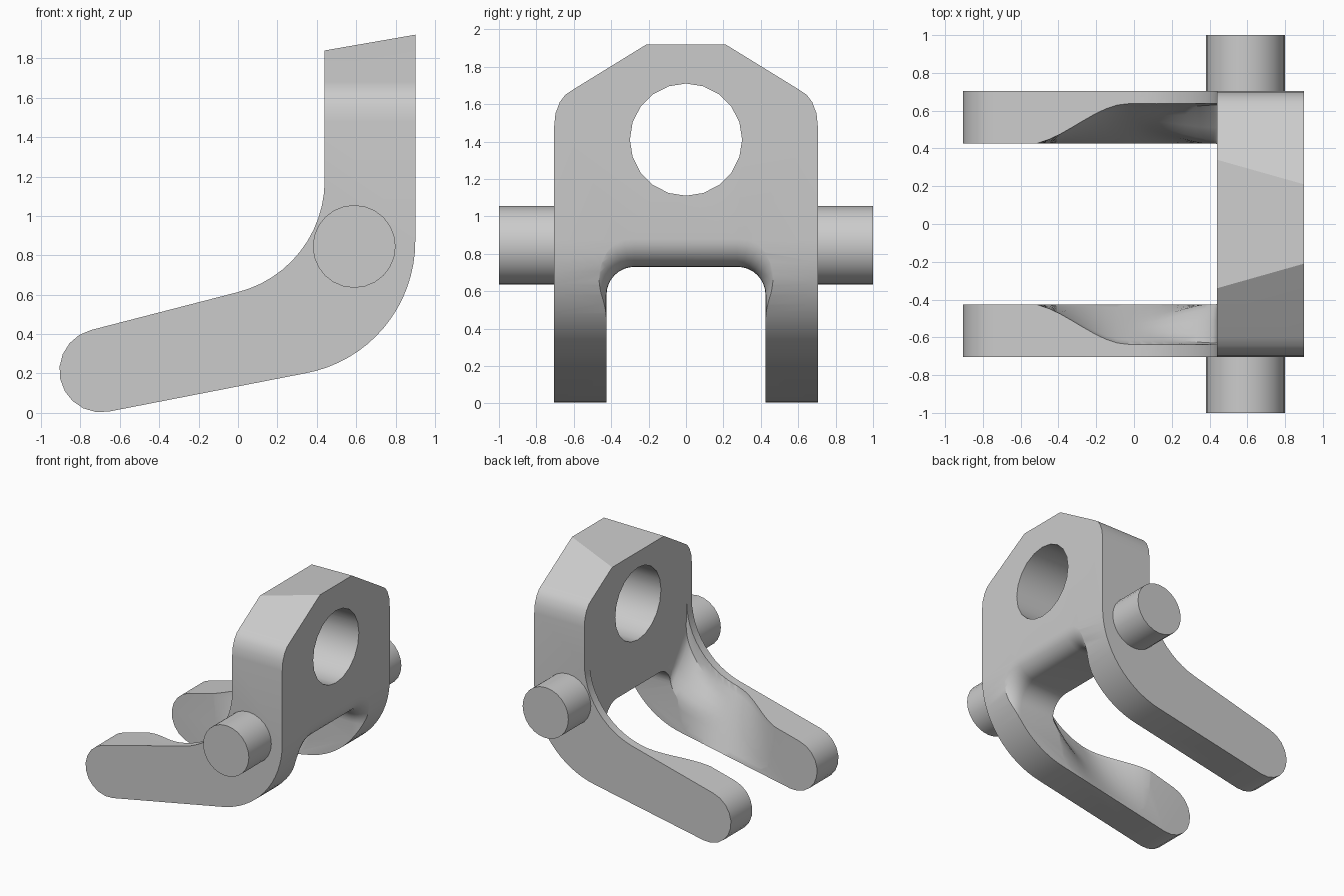
import bpy, bmesh
from math import sin, cos, radians, sqrt, pi
from mathutils import Matrix

cube = bpy.data.objects.get("Cube")
if cube:
    bpy.data.objects.remove(cube, do_unlink=True)

steel = bpy.data.materials.new("plain grey")
steel.use_nodes = True
grey = (0.6, 0.6, 0.6, 1)
steel.diffuse_color = grey
steel.node_tree.nodes["Principled BSDF"].inputs["Base Color"].default_value = grey


def finish(name, bm):
    bmesh.ops.recalc_face_normals(bm, faces=bm.faces)
    mesh = bpy.data.meshes.new(name)
    bm.to_mesh(mesh)
    bm.free()
    mesh.materials.append(steel)
    ob = bpy.data.objects.new(name, mesh)
    bpy.context.collection.objects.link(ob)
    return ob


def loft(name, sections):
    """Closed solid through matching rings of points."""
    bm = bmesh.new()
    rings = [[bm.verts.new(p) for p in s] for s in sections]
    n = len(rings[0])
    for a, b in zip(rings, rings[1:]):
        for i in range(n):
            j = (i + 1) % n
            bm.faces.new((a[i], a[j], b[j], b[i]))
    bm.faces.new(rings[0])
    bm.faces.new(rings[-1])
    return finish(name, bm)


def cylinder(name, radius, depth, sides, axis, centre):
    bm = bmesh.new()
    bmesh.ops.create_cone(bm, cap_ends=True, segments=sides, radius1=radius,
                          radius2=radius, depth=depth)
    bm.transform(Matrix.Translation(centre) @ Matrix.Rotation(pi / 2, 4, axis))
    return finish(name, bm)


def activate(ob):
    bpy.ops.object.select_all(action='DESELECT')
    ob.select_set(True)
    bpy.context.view_layer.objects.active = ob


def boolean(ob, tool, operation):
    mod = ob.modifiers.new("shape", 'BOOLEAN')
    mod.operation, mod.solver, mod.object = operation, 'EXACT', tool
    activate(ob)
    bpy.ops.object.modifier_apply(modifier=mod.name)
    bpy.data.objects.remove(tool, do_unlink=True)


def arc(cx, cz, r, start, end, steps):
    angles = [radians(start + (end - start) * i / steps) for i in range(steps + 1)]
    return [(cx + r * cos(a), cz + r * sin(a)) for a in angles]


def smooth(u):
    u = min(max(u, 0), 1)
    return u * u * (3 - 2 * u)


def mirrored(half):
    return half + [(-y, z) for y, z in reversed(half)]


# Bent side profile, extruded across the width
BEND = 0.585
profile = (arc(-0.695, 0.215, 0.212, 104, 280, 10) + arc(0.22, 0.87, 0.68, -80, 0, 16)
           + [(0.9, 1.92), (0.44, 1.84)] + arc(0.44 - BEND, 1.18, BEND, 0, -76, 12))
bracket = loft("bracket", [[(x, y, z) for x, z in profile] for y in (-0.8, 0.8)])

# Chamfered and rounded plate outline
outline = mirrored([(0.705, -0.1), (0.705, 1.48), (0.698, 1.55), (0.675, 1.61),
                    (0.645, 1.65), (0.6, 1.68), (0.21, 1.92), (0.15, 1.95)])
boolean(bracket, loft("outline_tool", [[(x, y, z) for y, z in outline] for x in (-1, 1)]),
        'INTERSECT')

# Slot between the arms, flared into a rounded lip on the outer side
LIP = 0.15


def slot_ring(x, grow):
    half = [(0.425 + grow, -0.3)] + arc(0.275, 0.58, 0.15 + grow, 0, 90, 8)
    return [(x, y, z) for y, z in mirrored(half)]


rings = [slot_ring(-1.2, 0)]
for i in range(9):
    a = i / 8 * pi / 2
    rings.append(slot_ring(0.9 - LIP + LIP * sin(a), LIP * (1 - cos(a))))
rings.append(slot_ring(0.95, LIP))
boolean(bracket, loft("slot_tool", rings), 'DIFFERENCE')


# Sloped relief on the inner sides of the arms, ending at the plate
def relief_ring(x):
    low = 0.122 + 0.176 * x
    if x > 0:
        high = 1.18 - sqrt(max(BEND ** 2 - (x - 0.44 + BEND) ** 2, 0))
    else:
        high = 0.613 + 0.258 * x
    spread = 0.217 * smooth((x + 0.57) / 0.54)
    blend = smooth(x / 0.44)
    half = [(0.42, low - 0.1)]
    for i in range(11):
        t = i / 10
        f = t + (smooth((t - 0.4) / 0.45) - t) * blend
        half.append((0.42 + spread * f, low + (high - low) * t))
    half.append((0.42 + spread, 2.2))
    return [(x, y, z) for y, z in mirrored(half)]


stations = [-0.57 + 0.06 * i for i in range(16)] + [0.37, 0.4, 0.42, 0.432, 0.44]
boolean(bracket, loft("relief_tool", [relief_ring(x) for x in stations]), 'DIFFERENCE')

# Round hole through the plate
boolean(bracket, cylinder("hole_tool", 0.3, 2, 20, 'Y', (0.6, 0, 1.41)), 'DIFFERENCE')

# Side pins
pins = [cylinder(name, 0.21, 0.3, 24, 'X', (0.59, side * 0.85, 0.845))
        for name, side in (("front_pin", -1), ("back_pin", 1))]

for ob in [bracket] + pins:
    activate(ob)
    bpy.ops.object.shade_smooth_by_angle(angle=radians(30))
